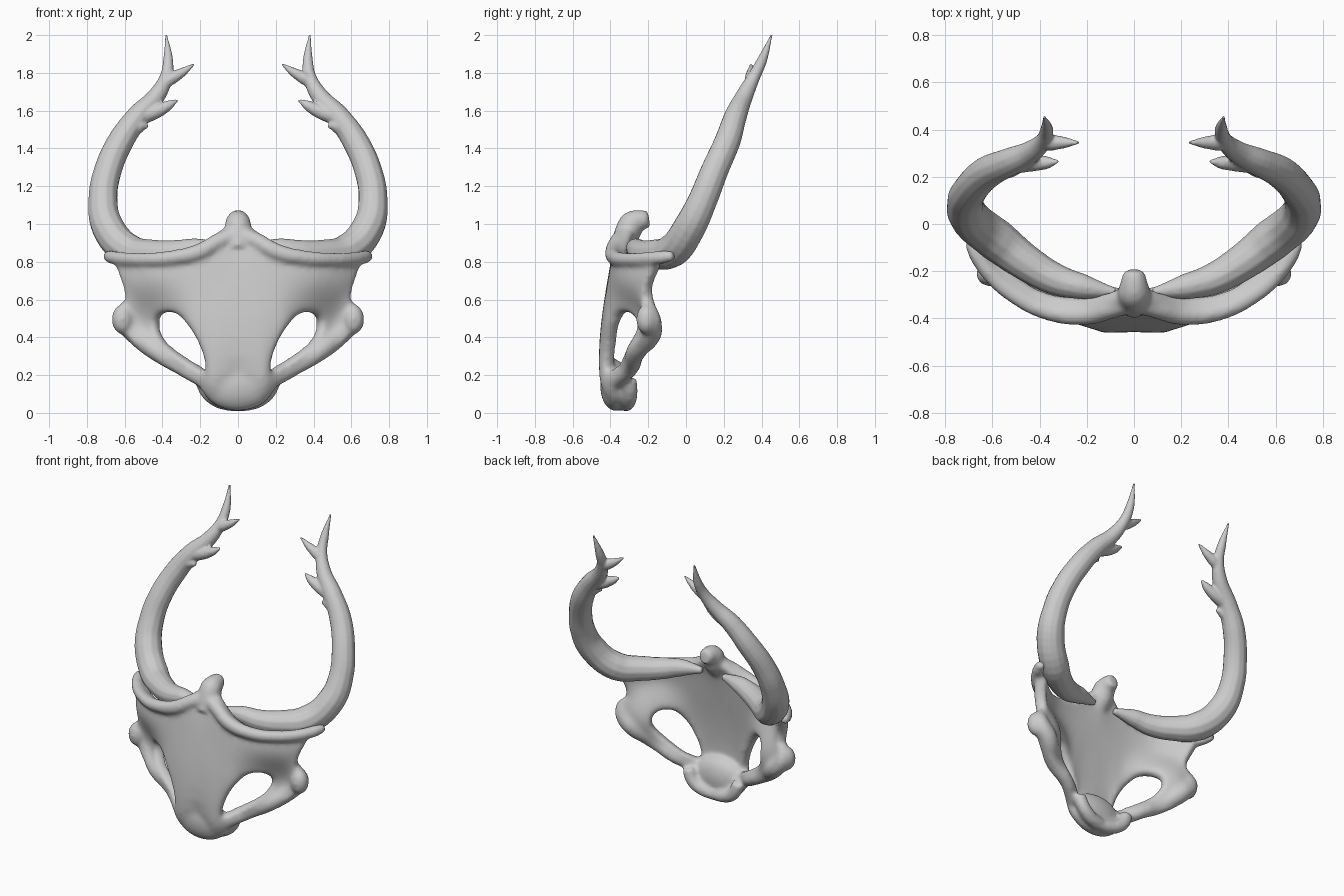
import bpy, bmesh, math

if "Cube" in bpy.data.objects:
    bpy.data.objects.remove(bpy.data.objects["Cube"])


def smooth(t):
    t = max(0, min(1, t))
    return t * t * (3 - 2 * t)


# Depth of the mask front at a given x, z
PROFILE = [(0, -.33), (.06, -.42), (.15, -.46), (.3, -.467), (.5, -.452),
           (.7, -.415), (.87, -.39), (.97, -.35), (1.1, -.27)]


def depth(x, z):
    x = abs(x)
    base = PROFILE[-1][1]
    for (z0, y0), (z1, y1) in zip(PROFILE, PROFILE[1:]):
        if z <= z1:
            base = y0 + (y1 - y0) * (z - z0) / (z1 - z0)
            break
    jaw = .145 * smooth((x - .12) / .2)
    eye = .22 * smooth((x - .2) / .35) + .4 * min(x, .2) ** 2
    brow = 1.25 * x ** 4
    a, b = smooth((z - .22) / .23), smooth((z - .45) / .3)
    side = jaw * (1 - a) + eye * a
    return base + side * (1 - b) + brow * b


def finish(obj):
    bpy.ops.object.select_all(action='DESELECT')
    obj.select_set(True)
    bpy.context.view_layer.objects.active = obj
    bpy.ops.object.convert(target='MESH')
    bpy.ops.object.transform_apply(location=True, rotation=True, scale=True)
    return obj


def tube(name, pts, side=1):
    cu = bpy.data.curves.new(name, 'CURVE')
    cu.dimensions = '3D'
    cu.bevel_depth = 1
    cu.bevel_resolution = 4
    cu.resolution_u = 5
    cu.use_fill_caps = True
    sp = cu.splines.new('BEZIER')
    sp.bezier_points.add(len(pts) - 1)
    for bp, (x, y, z, r) in zip(sp.bezier_points, pts):
        bp.co = (side * x, y, z)
        bp.radius = r
        bp.handle_left_type = bp.handle_right_type = 'AUTO'
    obj = bpy.data.objects.new(name, cu)
    bpy.context.collection.objects.link(obj)
    return finish(obj)


def blob(name, loc, size):
    bpy.ops.mesh.primitive_uv_sphere_add(segments=24, ring_count=14, location=loc)
    obj = bpy.context.object
    obj.name = name
    obj.scale = size
    return finish(obj)


# Fuse overlapping parts into one softly blended skin
def fuse(name, parts, voxel, passes):
    bpy.ops.object.select_all(action='DESELECT')
    for p in parts:
        p.select_set(True)
    obj = parts[0]
    bpy.context.view_layer.objects.active = obj
    bpy.ops.object.join()
    obj.name = name
    rm = obj.modifiers.new("fuse", 'REMESH')
    rm.mode = 'VOXEL'
    rm.voxel_size = voxel
    sm = obj.modifiers.new("soften", 'SMOOTH')
    sm.factor = .5
    sm.iterations = passes
    finish(obj)
    bpy.ops.object.shade_smooth_by_angle(angle=math.radians(60))


# Mask shell: rings between the outer outline and the eye hole (half, mirrored)
OUTER = [(0, .005), (0, .2), (0, .4), (0, .6), (0, .8), (0, .95), (0, 1.03),
         (.06, 1.01), (.13, .95), (.22, .875), (.37, .84), (.52, .83), (.68, .84),
         (.65, .75), (.61, .65), (.605, .58), (.655, .49), (.57, .37), (.43, .27),
         (.3, .20), (.22, .155), (.17, .065), (.1, .017)]
HOLE = [(.185, .225), (.185, .25), (.195, .305), (.23, .39), (.265, .44), (.295, .475),
        (.31, .49), (.32, .5), (.33, .51), (.35, .52), (.375, .525), (.4, .52),
        (.42, .51), (.435, .495), (.445, .475), (.445, .46), (.44, .435), (.405, .37),
        (.33, .305), (.26, .255), (.21, .228), (.2, .222), (.19, .222)]
STEPS = 7
bm = bmesh.new()
rings = []
for k in range(STEPS + 1):
    t = k / STEPS
    ring = []
    for (ox, oz), (hx, hz) in zip(OUTER, HOLE):
        x, z = ox + (hx - ox) * t, oz + (hz - oz) * t
        ring.append(bm.verts.new((x, depth(x, z), z)))
    rings.append(ring)
n = len(OUTER)
for a, b in zip(rings, rings[1:]):
    for i in range(n):
        j = (i + 1) % n
        bm.faces.new((a[i], a[j], b[j], b[i]))
bm.normal_update()
if sum(f.normal.y * f.calc_area() for f in bm.faces) > 0:
    bmesh.ops.reverse_faces(bm, faces=bm.faces[:])
me = bpy.data.meshes.new("mask")
bm.to_mesh(me)
bm.free()
mask = bpy.data.objects.new("mask", me)
bpy.context.collection.objects.link(mask)
mask.modifiers.new("mirror", 'MIRROR')
sol = mask.modifiers.new("thickness", 'SOLIDIFY')
sol.thickness = .075
sol.offset = -1
sub = mask.modifiers.new("round", 'SUBSURF')
sub.levels = sub.render_levels = 1
parts = [finish(mask)]

# Chin and forehead knob
parts.append(blob("chin", (0, -.375, .145), (.19, .08, .135)))
parts.append(tube("forehead_knob", [(0, -.36, .86, .05), (0, -.315, .94, .07),
                                    (0, -.285, 1.0, .072), (0, -.25, 1.018, .06),
                                    (0, -.195, 1.025, .045)]))

# Brow ridge and lower strut (x, z, radius, setback); depth follows the mask
BROW = [(0, .95, .045, .03), (.1, .91, .045, .015), (.2, .855, .045, .005), (.36, .82, .04, .005),
        (.5, .812, .038, .015), (.61, .815, .038, .015), (.67, .825, .037, .025),
        (.695, .832, .028, .04)]
STRUT = [(.17, .17, .045, .06), (.23, .2, .043, .045), (.3, .24, .043, .035),
         (.43, .325, .052, .04), (.54, .42, .06, .04), (.6, .495, .056, .035),
         (.58, .58, .035, .035)]
LIP = [(0, -.32, .045, .042), (.1, -.305, .065, .043), (.16, -.295, .11, .042), (.19, -.3, .18, .042)]
for side in (1, -1):
    for name, path in (("brow", BROW), ("strut", STRUT)):
        parts.append(tube(name, [(x, depth(x, z) + s, z, r) for x, z, r, s in path], side))
    parts.append(tube("chin_lip", LIP, side))
    parts.append(blob("cheek", (side * .612, -.21, .495), (.058, .055, .08)))
fuse("mask", parts, .012, 14)

# Horn path and its tines (x, y, z, radius)
HORN = [(.08, -.29, .88, .02), (.22, -.265, .87, .055), (.33, -.235, .848, .068),
        (.44, -.175, .84, .077), (.58, -.07, .86, .09), (.69, .02, .985, .087),
        (.715, .09, 1.13, .078), (.69, .15, 1.28, .074), (.62, .22, 1.44, .07),
        (.53, .262, 1.57, .061), (.43, .31, 1.68, .047), (.38, .36, 1.78, .034),
        (.37, .40, 1.86, .028), (.38, .455, 2.005, .006)]
TINES = [
    [(.41, .34, 1.73, .03), (.345, .345, 1.775, .034), (.3, .345, 1.8, .026), (.23, .345, 1.848, .006)],
    [(.52, .26, 1.57, .05), (.43, .26, 1.597, .038), (.37, .26, 1.627, .028), (.32, .265, 1.657, .007)],
    [(.56, .24, 1.5, .045), (.51, .23, 1.52, .034), (.475, .225, 1.515, .008)]]
for side, tag in ((1, "right"), (-1, "left")):
    horn = [tube("horn", HORN, side)]
    horn += [tube("tine", pts, side) for pts in TINES]
    fuse("horn_" + tag, horn, .008, 3)
